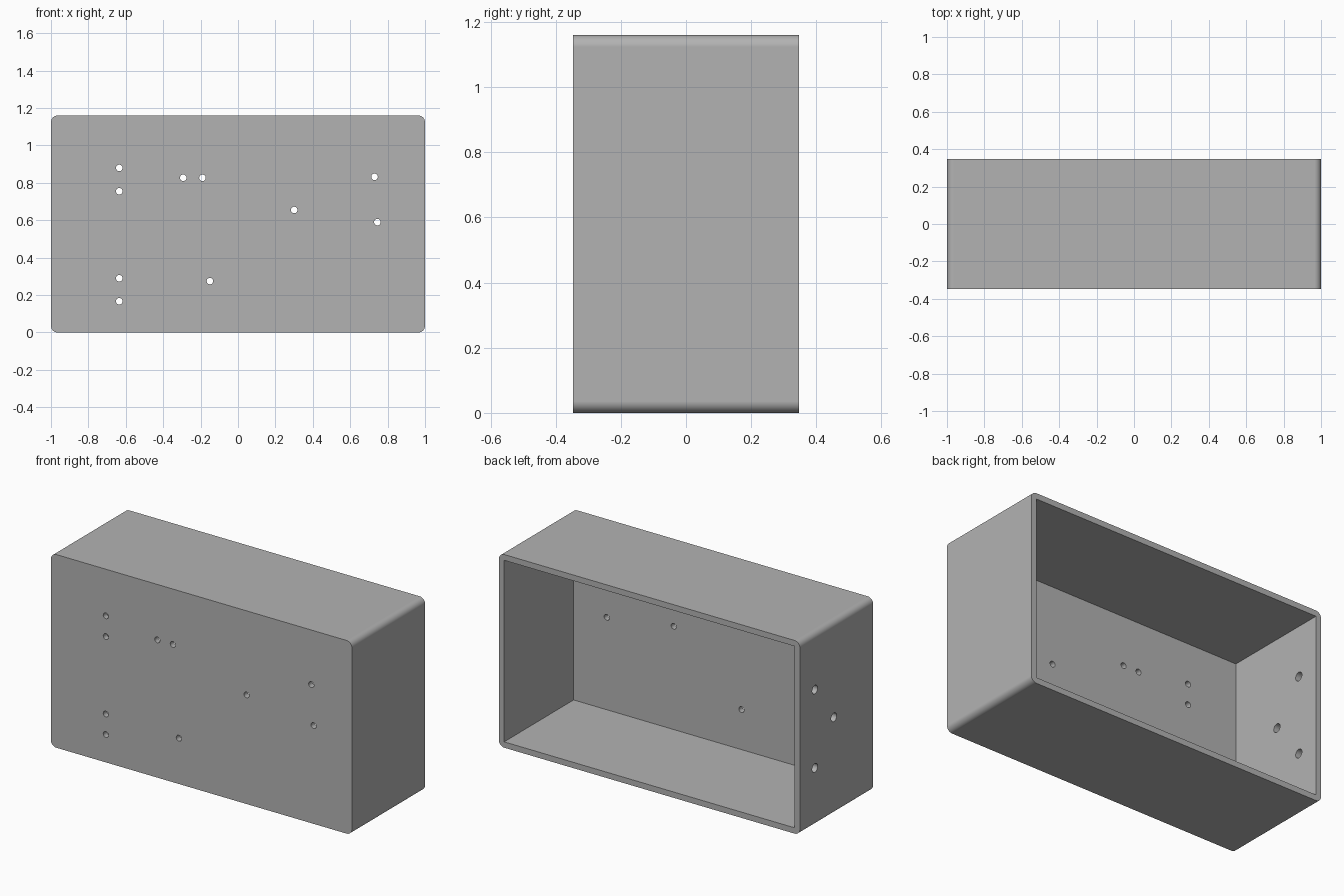
import bpy
import bmesh
from math import radians, pi
from mathutils import Matrix, Vector

cube = bpy.data.objects.get("Cube")
if cube:
    bpy.data.objects.remove(cube, do_unlink=True)

WIDTH, DEPTH, HEIGHT = 2.0, 0.694, 1.16
WALL, CORNER = 0.035, 0.036
MID = Vector((0, 0, HEIGHT / 2))

grey = bpy.data.materials.new("plain grey")
grey.use_nodes = True
colour = (0.45, 0.45, 0.45, 1)
grey.diffuse_color = colour
grey.node_tree.nodes["Principled BSDF"].inputs["Base Color"].default_value = colour


def to_object(name, bm):
    mesh = bpy.data.meshes.new(name)
    bm.to_mesh(mesh)
    bm.free()
    mesh.materials.append(grey)
    obj = bpy.data.objects.new(name, mesh)
    bpy.context.collection.objects.link(obj)
    return obj


def add_box(bm, centre, size):
    matrix = Matrix.Translation(centre) @ Matrix.Diagonal((*size, 1))
    bmesh.ops.create_cube(bm, size=1, matrix=matrix)


def add_drill(bm, centre, radius, axis):
    turn = Matrix.Rotation(pi / 2, 4, "X" if axis == "Y" else "Y")
    bmesh.ops.create_cone(bm, cap_ends=True, segments=24, radius1=radius, radius2=radius,
                          depth=WALL * 3, matrix=Matrix.Translation(centre) @ turn)


def cut(target, cutter):
    cutter.hide_render = True
    mod = target.modifiers.new("cut", "BOOLEAN")
    mod.operation, mod.solver, mod.object = "DIFFERENCE", "EXACT", cutter
    bpy.context.view_layer.objects.active = target
    bpy.ops.object.modifier_apply(modifier=mod.name)
    bpy.data.objects.remove(cutter, do_unlink=True)


# Outer block, rounded along the four front-to-back edges
bm = bmesh.new()
add_box(bm, MID, (WIDTH, DEPTH, HEIGHT))
long_edges = [e for e in bm.edges
              if abs(e.verts[0].co.y - e.verts[1].co.y) > DEPTH / 2]
bmesh.ops.bevel(bm, geom=long_edges, offset=CORNER, segments=8, profile=0.5, affect="EDGES")
box = to_object("enclosure_box", bm)

# Sharp-cornered cavity, open at the back
bm = bmesh.new()
add_box(bm, MID + Vector((0, WALL, 0)), (WIDTH - 2 * WALL, DEPTH, HEIGHT - 2 * WALL))
cut(box, to_object("cavity_cutter", bm))

# Small holes through the front panel (x, z)
front_holes = [(-0.635, 0.88), (-0.635, 0.755), (-0.635, 0.29), (-0.635, 0.167),
               (-0.293, 0.827), (-0.19, 0.827), (-0.15, 0.275),
               (0.30, 0.655), (0.73, 0.832), (0.745, 0.59)]
bm = bmesh.new()
for x, z in front_holes:
    add_drill(bm, (x, (WALL - DEPTH) / 2, z), 0.0175, "Y")

# Larger holes through one end wall (y, z)
for y, z in [(0.205, 0.35), (0.025, 0.585), (0.205, 0.82)]:
    add_drill(bm, ((WALL - WIDTH) / 2, y, z), 0.026, "X")
cut(box, to_object("hole_cutter", bm))

# Smooth corners and hole walls, crisp rims
bpy.ops.object.select_all(action="DESELECT")
box.select_set(True)
bpy.context.view_layer.objects.active = box
bpy.ops.object.shade_smooth_by_angle(angle=radians(30))
weighted = box.modifiers.new("flat panels", "WEIGHTED_NORMAL")
weighted.keep_sharp = True
